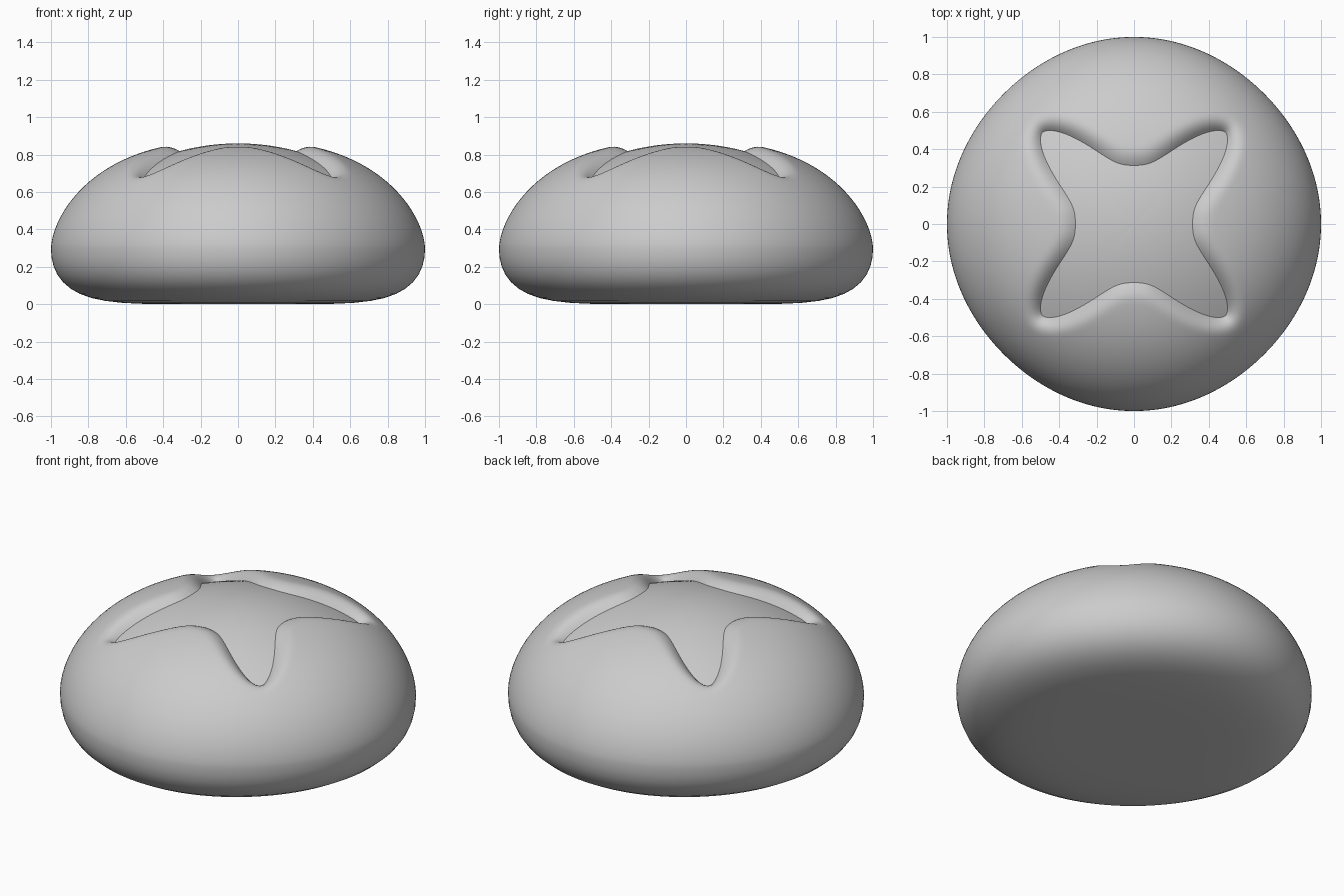
import bpy, bmesh
from math import pi, sin, cos, exp, degrees
from mathutils import Vector
from mathutils.kdtree import KDTree

if "Cube" in bpy.data.objects:
    bpy.data.objects.remove(bpy.data.objects["Cube"])

N, INNER, FLAP, UNDER = 320, 12, 30, 14


def score_radius(a):
    # four-pointed opening: narrow on the axes, long on the diagonals
    phi = abs(degrees(a) % 90 - 45)
    return 0.31 + 0.385 * exp(-(phi / 17) ** 1.7)


def dome(r):
    return 0.3 + 0.575 * max(0, 1 - r ** 2.6) ** 0.6


def crumb(r):
    return 0.86 - 0.42 * r * r


def underside(r):
    return 0.3 * (1 - max(0, 1 - r ** 6) ** 0.45)


# Outline of the scored opening, used for distance to the crease
M = 2880
tree = KDTree(M)
for i in range(M):
    a = 2 * pi * i / M
    R = score_radius(a)
    tree.insert(Vector((R * cos(a), R * sin(a), 0)), i)
tree.balance()


def flap_z(r, a):
    d = tree.find(Vector((r * cos(a), r * sin(a), 0)))[2]
    k = max(0, 1 - d / 0.105) ** 2.2
    return dome(r) - (dome(r) - crumb(r)) * k


bm = bmesh.new()


def point(r, a, z):
    s = 1 - 0.015 * sin(2 * a) ** 2 * r ** 4
    return bm.verts.new((r * s * cos(a), r * s * sin(a), z))


angles = [2 * pi * i / N for i in range(N)]
rings = []
# Crumb inside the opening
for j in range(1, INNER + 1):
    t = j / INNER
    rings.append([point(t * score_radius(a), a, crumb(t * score_radius(a))) for a in angles])
# Puffed crust flaps down to the widest line
for j in range(1, FLAP + 1):
    t = j / FLAP
    t = t * t * (3 - 2 * t)
    ring = []
    for a in angles:
        R = score_radius(a)
        r = R + (1 - R) * t
        ring.append(point(r, a, flap_z(r, a)))
    rings.append(ring)
# Rounded underside
for j in range(1, UNDER):
    r = 1 - (j / UNDER) ** 2.2
    rings.append([point(r, a, underside(r)) for a in angles])

top, bottom = bm.verts.new((0, 0, 0.86)), bm.verts.new((0, 0, 0))
for i in range(N):
    k = (i + 1) % N
    bm.faces.new((top, rings[0][i], rings[0][k]))
    bm.faces.new((bottom, rings[-1][k], rings[-1][i]))
    for p, q in zip(rings, rings[1:]):
        bm.faces.new((p[i], q[i], q[k], p[k]))

mesh = bpy.data.meshes.new("bread_roll")
bm.to_mesh(mesh)
bm.free()
roll = bpy.data.objects.new("bread_roll", mesh)
bpy.context.collection.objects.link(roll)
bpy.context.view_layer.objects.active = roll
roll.select_set(True)
bpy.ops.object.shade_smooth_by_angle(angle=pi / 6)
